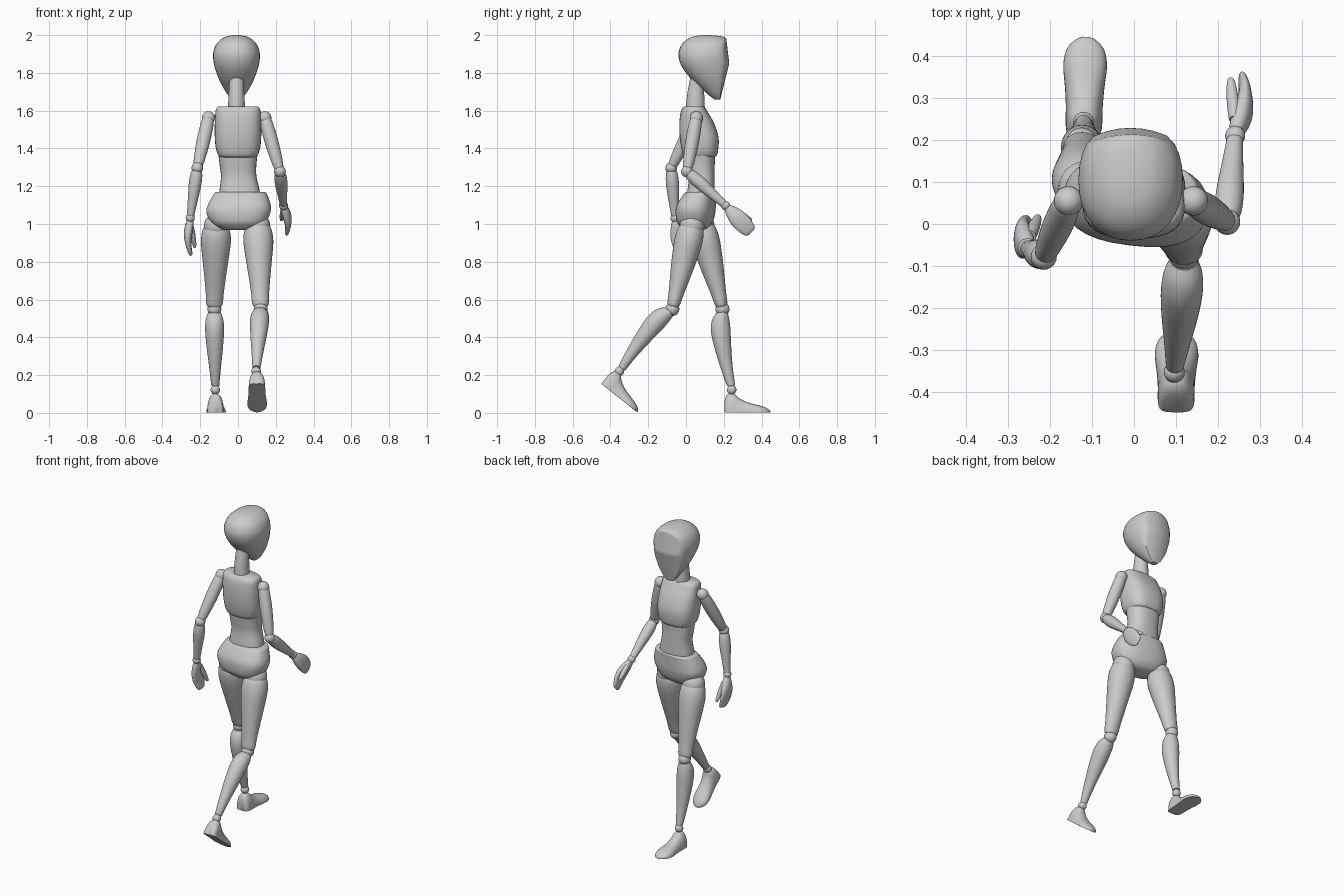
import bpy, bmesh, math
from mathutils import Vector as V

X, Y, Z = V((1, 0, 0)), V((0, 1, 0)), V((0, 0, 1))
SIDES, STEPS = 32, 4


def finish(name, bm, angle=45):
    bmesh.ops.recalc_face_normals(bm, faces=bm.faces)
    me = bpy.data.meshes.new(name)
    bm.to_mesh(me)
    bm.free()
    ob = bpy.data.objects.new(name, me)
    bpy.context.collection.objects.link(ob)
    bpy.ops.object.select_all(action='DESELECT')
    ob.select_set(True)
    bpy.context.view_layer.objects.active = ob
    bpy.ops.object.shade_smooth_by_angle(angle=math.radians(angle))
    return ob


def smooth_rings(rings):
    """Catmull-Rom interpolation of ring parameters."""
    out, n = [], len(rings)
    for i in range(n - 1):
        q = [rings[max(0, min(n - 1, i + k))] for k in (-1, 0, 1, 2)]
        for j in range(STEPS):
            t = j / STEPS
            out.append([0.5 * (2 * b + (c - a) * t + (2 * a - 5 * b + 4 * c - d) * t * t
                               + (3 * b - a - 3 * c + d) * t ** 3) for a, b, c, d in zip(*q)])
    return out + [list(rings[-1])]


def loft(name, rings, o, u, v, d, p=2.0, deform=None):
    """Rings: (distance, centre u, centre v, radius u, front radius, back radius)."""
    bm = bmesh.new()
    loops = []
    for s, cu, cv, ru, rf, rb in smooth_rings(rings):
        loop = []
        for k in range(SIDES):
            a = 2 * math.pi * k / SIDES
            c, n = [math.copysign(abs(w) ** (2 / p), w) for w in (math.cos(a), math.sin(a))]
            co = o + d * s + u * (cu + ru * c) + v * (cv + (rf if n > 0 else rb) * n)
            loop.append(bm.verts.new(deform(co) if deform else co))
        loops.append(loop)
    for A, B in zip(loops, loops[1:]):
        for k in range(SIDES):
            m = (k + 1) % SIDES
            bm.faces.new((A[k], A[m], B[m], B[k]))
    bm.faces.new(loops[0])
    bm.faces.new(loops[-1])
    return finish(name, bm)


def body(name, rows, p=2.3, twist=0, deform=None):
    """Rows: (z, centre x, half width, back y, front y)."""
    u = V((math.cos(twist), math.sin(twist), 0))
    rings = [(z, cx, (a + b) / 2, hx, (b - a) / 2, (b - a) / 2) for z, cx, hx, a, b in rows]
    return loft(name, rings, V((0, 0, 0)), u, Z.cross(u), Z, p, deform)


def limb(name, a, b, prof, p=2.0):
    """Profile: (fraction, radius u, front radius, back radius, offset u, offset v)."""
    a, b = V(a), V(b)
    d = (b - a).normalized()
    u = (X - d * X.dot(d)).normalized()
    L = (b - a).length
    return loft(name, [(t * L, ou, ov, ru, rf, rb) for t, ru, rf, rb, ou, ov in prof],
                a, u, u.cross(d), d, p)


def ball(name, c, r):
    bm = bmesh.new()
    bmesh.ops.create_uvsphere(bm, u_segments=24, v_segments=14, radius=r)
    bmesh.ops.translate(bm, verts=bm.verts, vec=c)
    return finish(name, bm)


def rnd(*rows):
    return [(t, r, q, q, 0, o) for t, r, q, o in rows]


# head with flattened, slightly curved face
def face_plane(co):
    y = min(.229, .229 - .25 * (1.85 - co.z), .229 - .12 * (co.z - 1.85)) - 2.5 * co.x ** 2
    return V((co.x - .008, min(co.y, y), co.z))


body("head", [(1.66, 0, .022, .15, .19), (1.675, 0, .038, .13, .205), (1.70, 0, .057, .10, .225),
              (1.75, 0, .085, .045, .245), (1.80, 0, .106, .0, .25), (1.85, 0, .12, -.03, .25),
              (1.90, 0, .124, -.04, .25), (1.945, 0, .111, -.026, .245), (1.975, 0, .085, .003, .225),
              (1.993, 0, .053, .04, .19), (2.0, 0, .015, .085, .13)], 2.2, 0, face_plane)
body("neck", [(1.59, -.008, .047, -.002, .1), (1.66, -.008, .043, .003, .098),
              (1.72, -.008, .04, .012, .095), (1.79, -.008, .037, .025, .1)], 2)

# torso
body("chest", [(1.352, 0, .085, .005, .14), (1.362, 0, .103, -.012, .162), (1.40, 0, .117, -.024, .171),
               (1.46, 0, .123, -.033, .172), (1.53, 0, .123, -.035, .15), (1.585, 0, .12, -.03, .12),
               (1.61, 0, .116, -.02, .105), (1.622, 0, .105, -.008, .094)], 2.7)
body("abdomen", [(1.12, .008, .112, .0, .15), (1.18, .008, .106, .008, .152), (1.25, .004, .094, .016, .152),
                 (1.31, 0, .097, .01, .152), (1.38, 0, .105, .0, .155)], 2.4)
body("pelvis", [(.968, 0, .07, .0, .09), (.98, 0, .11, -.02, .115), (1.01, -.003, .146, -.045, .138),
                (1.06, -.004, .17, -.052, .152), (1.10, 0, .167, -.045, .155), (1.145, .003, .148, -.018, .157),
                (1.165, .004, .137, -.002, .158), (1.17, .004, .125, .012, .148)], 2.5, math.radians(-7))

# limb profiles
THIGH = rnd((0, .06, .058, 0), (.07, .074, .07, 0), (.2, .079, .074, 0), (.4, .069, .066, 0),
            (.6, .058, .054, 0), (.8, .048, .041, 0), (.93, .044, .034, 0), (.97, .036, .028, 0))
SHIN = rnd((.04, .033, .03, -.005), (.12, .046, .045, -.016), (.25, .05, .052, -.022),
           (.45, .044, .045, -.021), (.7, .032, .033, -.014), (.88, .024, .025, -.005), (.95, .021, .021, 0))
UPPER_ARM = rnd((0, .028, .028, 0), (.12, .034, .034, 0), (.45, .036, .036, 0), (.8, .03, .03, 0), (.95, .024, .024, 0))
FOREARM = rnd((.03, .024, .024, 0), (.15, .032, .032, 0), (.35, .033, .034, 0), (.7, .025, .026, 0), (.97, .019, .019, 0))
THUMB = rnd((0, .014, .016, 0), (.35, .015, .016, 0), (.75, .012, .012, 0), (.95, .008, .008, 0), (1, .003, .003, 0))
FOOT = [(t, w, h, .001, 0, 0) for t, w, h in
        ((0, .02, .055), (.02, .034, .08), (.08, .042, .098), (.2, .044, .1), (.32, .044, .076),
         (.5, .047, .054), (.72, .052, .04), (.88, .044, .028), (.97, .024, .016), (1, .008, .008))]

# side, hip, knee, ankle, heel, toe
LEGS = (("left", (-.115, .085, .99), (-.125, .193, .55), (-.12, .242, .122), (-.12, .204, .002), (-.115, .446, .002)),
        ("right", (.105, .032, .99), (.12, -.072, .55), (.096, -.353, .22), (.1, -.448, .155), (.102, -.258, .004)))
for s, hip, knee, ankle, heel, toe in LEGS:
    ball(s + "_hip_joint", hip, .066)
    limb(s + "_thigh", hip, knee, THIGH)
    ball(s + "_knee_joint", knee, .037)
    limb(s + "_shin", knee, ankle, SHIN)
    ball(s + "_ankle_joint", ankle, .025)
    limb(s + "_foot", heel, toe, FOOT, 2.3)

# side, sign, shoulder, elbow, wrist, fingertip, thumb root, thumb tip
ARMS = (("left", -1, (-.156, .055, 1.562), (-.215, -.078, 1.297), (-.253, -.058, 1.032), (-.25, -.012, .835),
         (-.248, -.03, .985), (-.228, .018, .875)),
        ("right", 1, (.142, .055, 1.562), (.222, .005, 1.278), (.241, .21, 1.097), (.258, .346, .955),
         (.24, .25, 1.075), (.23, .348, 1.02)))
for s, k, shoulder, elbow, wrist, tip, root, end in ARMS:
    ball(s + "_shoulder_joint", shoulder, .035)
    limb(s + "_upper_arm", shoulder, elbow, UPPER_ARM)
    ball(s + "_elbow_joint", elbow, .031)
    limb(s + "_forearm", elbow, wrist, FOREARM)
    ball(s + "_wrist_joint", wrist, .024)
    hand = [(t, w, h, h, k * o, 0) for t, w, h, o in
            ((.05, .015, .018, 0), (.2, .022, .032, .006), (.45, .022, .046, .013),
             (.7, .016, .046, .012), (.9, .012, .038, .004), (.98, .008, .027, 0), (1, .003, .012, 0))]
    limb(s + "_hand", wrist, tip, hand, 2.2)
    limb(s + "_thumb", root, end, THUMB)
